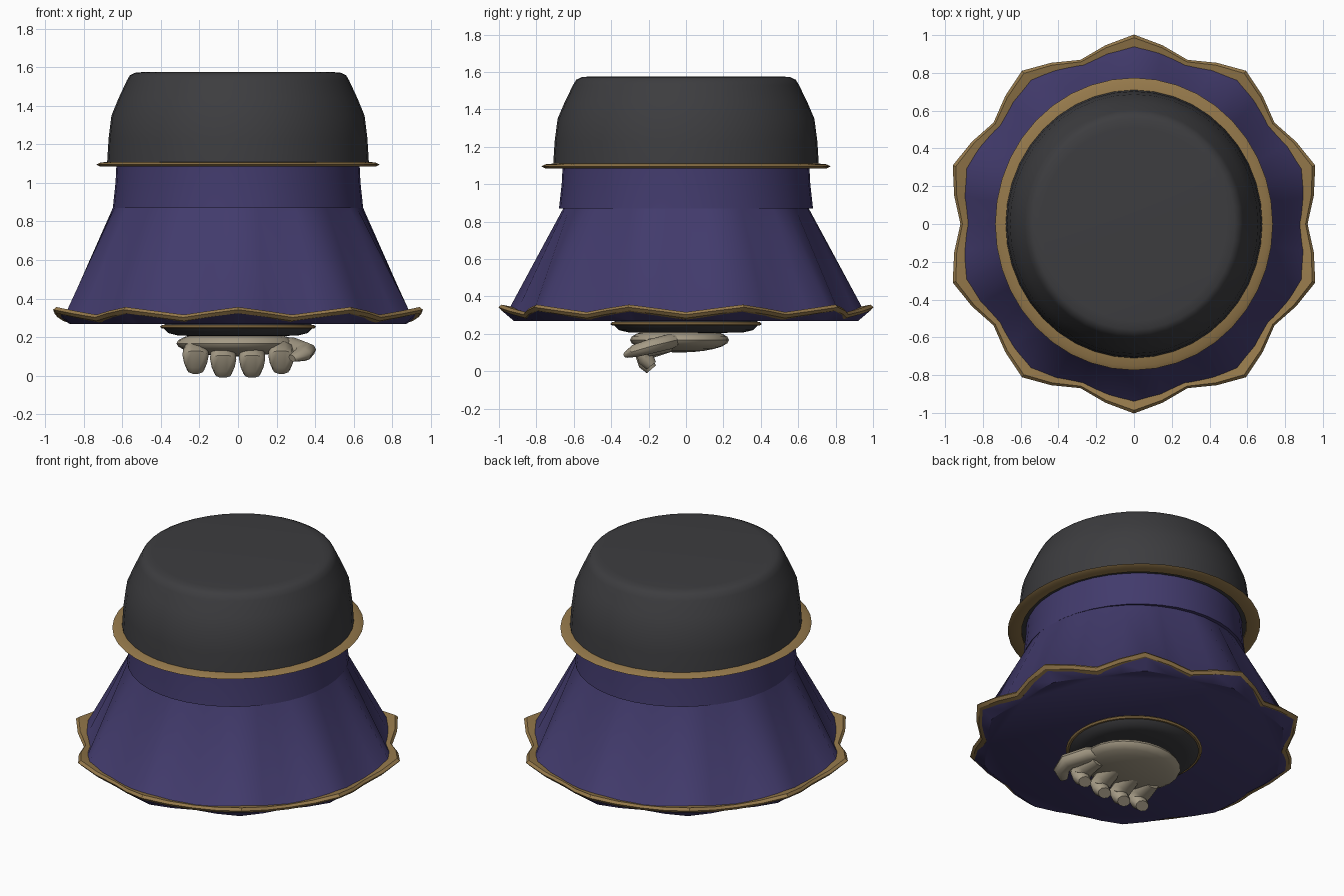
import bpy
import bmesh
import math
from mathutils import Vector

if "Cube" in bpy.data.objects:
    bpy.data.objects.remove(bpy.data.objects["Cube"])


def material(name, rgb):
    mat = bpy.data.materials.new(name)
    mat.use_nodes = True
    mat.diffuse_color = (*rgb, 1)
    mat.node_tree.nodes["Principled BSDF"].inputs["Base Color"].default_value = (*rgb, 1)
    return mat


PURPLE = material("purple cloth", (0.054, 0.043, 0.15))
GOLD = material("gold trim", (0.30, 0.19, 0.07))
DARK = material("charcoal", (0.046, 0.046, 0.05))
SKIN = material("pale hand", (0.38, 0.33, 0.24))


def finish(bm, name, mat, angle=35):
    bmesh.ops.recalc_face_normals(bm, faces=bm.faces)
    mesh = bpy.data.meshes.new(name)
    bm.to_mesh(mesh)
    bm.free()
    mesh.materials.append(mat)
    obj = bpy.data.objects.new(name, mesh)
    bpy.context.collection.objects.link(obj)
    bpy.ops.object.select_all(action="DESELECT")
    obj.select_set(True)
    bpy.context.view_layer.objects.active = obj
    bpy.ops.object.shade_smooth_by_angle(angle=math.radians(angle))
    return obj


def skin_rings(bm, rings, closed):
    """Bridge successive vertex rings, then close the loop or cap both ends."""
    count = len(rings[0])
    pairs = list(zip(rings, rings[1:]))
    if closed:
        pairs.append((rings[-1], rings[0]))
    for a, b in pairs:
        for i in range(count):
            j = (i + 1) % count
            bm.faces.new((a[i], a[j], b[j], b[i]))
    if not closed:
        bm.faces.new(rings[0])
        bm.faces.new(rings[-1])


def turned(name, profile, mat, closed=False, stretch=1.045, sides=40):
    """Profile rows: radius, height, and optional scallop in radius and height."""
    bm = bmesh.new()
    rings = []
    for row in profile:
        r, z, wave_r, wave_z = (tuple(row) + (0, 0))[:4]
        ring = []
        for i in range(sides):
            a = math.tau * i / sides
            lobe = math.cos(10 * (a - math.pi / 2))
            rad = r + wave_r * lobe
            ring.append(bm.verts.new((rad * math.cos(a), rad * math.sin(a) * stretch,
                                      z + wave_z * lobe)))
        rings.append(ring)
    skin_rings(bm, rings, closed)
    return finish(bm, name, mat)


# Flared sleeve with a scalloped hem and flat underside
turned("sleeve", [(0.63, 1.12), (0.636, 1.0), (0.65, 0.87)], PURPLE)
turned("sleeve_skirt", [(0.65, 0.87), (0.90, 0.33, 0.03, 0.015),
                        (0.935, 0.305, 0.04, 0.018), (0.885, 0.268, 0.025)],
       PURPLE, stretch=1.01)
turned("hem_trim", [(0.885, 0.32, 0.03, 0.02), (0.95, 0.336, 0.042, 0.02),
                    (0.964, 0.322, 0.045, 0.02), (0.95, 0.304, 0.042, 0.02),
                    (0.92, 0.295, 0.038, 0.02)], GOLD, closed=True, stretch=0.994)

# Dark upper cap with rounded shoulder
turned("upper_cap", [(0.63, 1.093), (0.68, 1.097), (0.672, 1.23), (0.657, 1.35),
                     (0.62, 1.44), (0.578, 1.53), (0.562, 1.558), (0.535, 1.572),
                     (0.49, 1.576)], DARK)
turned("cap_band", [(0.655, 1.085), (0.715, 1.085), (0.735, 1.095),
                    (0.715, 1.106), (0.655, 1.112)], GOLD, closed=True, stretch=1.053)

# Inner cuff around the wrist
turned("wrist_cuff", [(0.38, 0.275), (0.385, 0.245), (0.36, 0.22), (0.31, 0.208),
                      (0.2, 0.205)], DARK, stretch=1)
turned("wrist_band", [(0.36, 0.262), (0.395, 0.262), (0.405, 0.253), (0.395, 0.244),
                      (0.36, 0.244)], GOLD, closed=True, stretch=1)

# Palm
bm = bmesh.new()
bmesh.ops.create_uvsphere(bm, u_segments=24, v_segments=12, radius=1)
for v in bm.verts:
    v.co = Vector((v.co.x * 0.31 - 0.01, v.co.y * 0.265 - 0.035, v.co.z * 0.067 + 0.167))
finish(bm, "palm", SKIN)


def digit(name, path, widths, depth=0.75, sides=10):
    """Tapered tube through a few points."""
    bm = bmesh.new()
    points = [Vector(p) for p in path]
    rings = []
    for k, p in enumerate(points):
        way = (points[min(k + 1, len(points) - 1)] - points[max(k - 1, 0)]).normalized()
        side = Vector((1, 0, 0))
        side = (side - way * side.dot(way)).normalized()
        up = way.cross(side)
        ring = []
        for i in range(sides):
            a = math.tau * i / sides
            ring.append(bm.verts.new(p + widths[k] * (side * math.cos(a)
                                                      + up * depth * math.sin(a))))
        rings.append(ring)
    skin_rings(bm, rings, False)
    finish(bm, name, SKIN, 45)


# Four curled fingers and the thumb
for n, (x, drop) in enumerate([(-0.22, 0.02), (-0.077, 0), (0.073, 0), (0.225, 0.02)]):
    digit("finger_%d" % (n + 1),
          [(x * 0.95, -0.08, 0.14), (x, -0.18, 0.12 + drop * 0.5), (x, -0.235, 0.085 + drop),
           (x, -0.215, 0.045 + drop), (x, -0.185, 0.01 + drop)],
          [0.05, 0.066, 0.068, 0.06, 0.045])
digit("thumb", [(0.20, -0.03, 0.17), (0.28, -0.10, 0.155), (0.35, -0.20, 0.13),
                (0.335, -0.27, 0.11), (0.28, -0.315, 0.09)],
      [0.04, 0.06, 0.058, 0.05, 0.026], depth=0.7)
